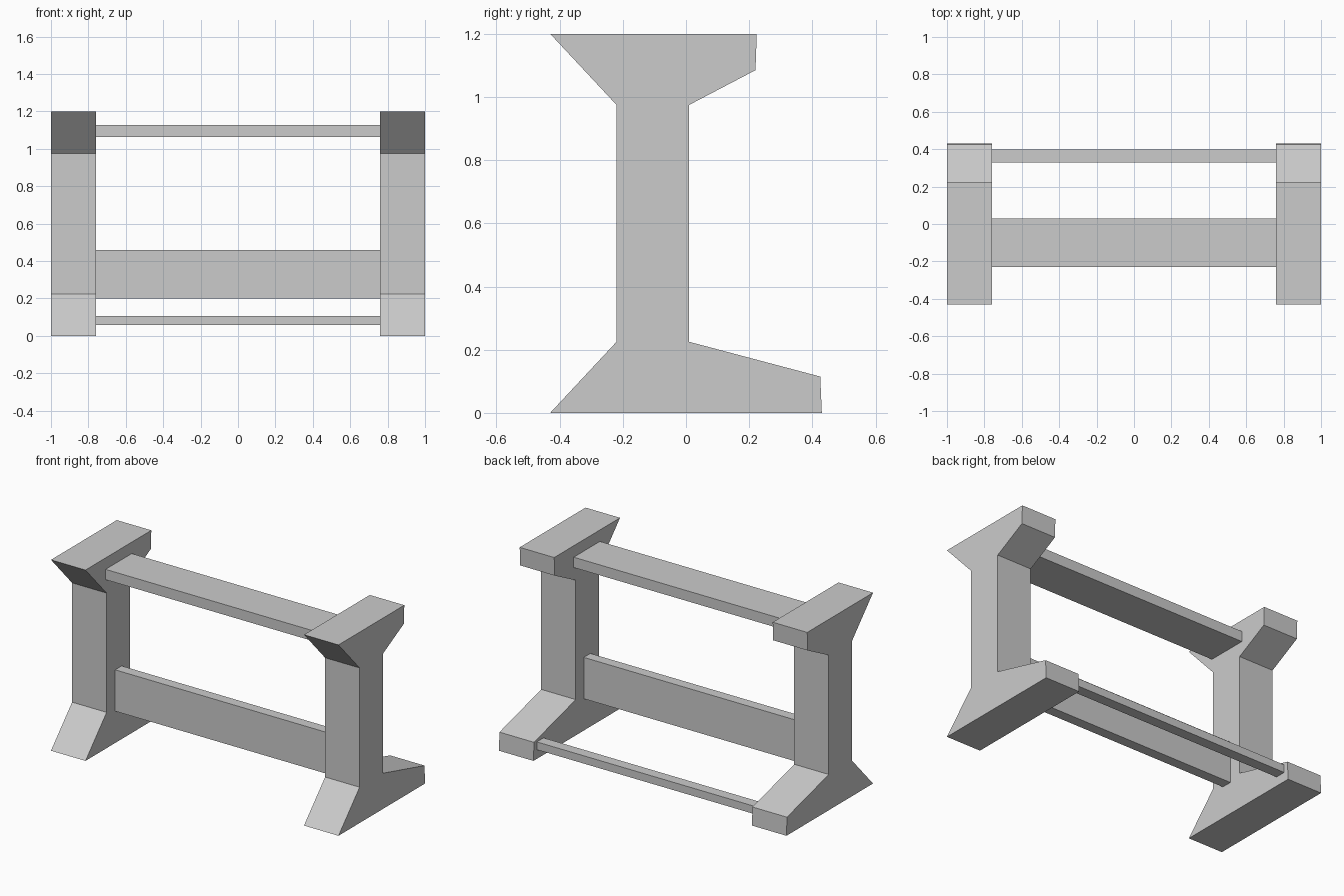
import bpy
import bmesh

if "Cube" in bpy.data.objects:
    bpy.data.objects.remove(bpy.data.objects["Cube"])

LEG_IN, LEG_OUT = 0.76, 1.0

# Side profile of an end frame as (y, z): splayed foot, post and top support
PROFILE = [(-0.43, 0), (0.43, 0), (0.425, 0.115), (0.01, 0.225), (0.01, 0.975),
           (0.22, 1.085), (0.224, 1.2), (-0.43, 1.2), (-0.22, 0.975), (-0.22, 0.225)]


def extrude_x(name, profile, x0, x1):
    """Extrude a (y, z) outline along x into a closed flat-faced solid."""
    bm = bmesh.new()
    face = bm.faces.new([bm.verts.new((x0, y, z)) for y, z in profile])
    ext = bmesh.ops.extrude_face_region(bm, geom=[face], use_keep_orig=True)
    verts = [g for g in ext["geom"] if isinstance(g, bmesh.types.BMVert)]
    bmesh.ops.translate(bm, verts=verts, vec=(x1 - x0, 0, 0))
    bmesh.ops.recalc_face_normals(bm, faces=bm.faces[:])
    mesh = bpy.data.meshes.new(name)
    bm.to_mesh(mesh)
    bm.free()
    obj = bpy.data.objects.new(name, mesh)
    bpy.context.collection.objects.link(obj)
    return obj


def crossbar(name, y0, y1, z0, z1):
    """Rectangular bar spanning between the two end frames."""
    outline = [(y0, z0), (y1, z0), (y1, z1), (y0, z1)]
    return extrude_x(name, outline, -LEG_IN, LEG_IN)


# End frames
extrude_x("left_end_frame", PROFILE, -LEG_OUT, -LEG_IN)
extrude_x("right_end_frame", PROFILE, LEG_IN, LEG_OUT)

# Flat top rail, upright stretcher and slim rear foot bar
crossbar("top_rail", -0.23, 0.03, 1.063, 1.128)
crossbar("stretcher", -0.135, -0.07, 0.20, 0.46)
crossbar("rear_foot_bar", 0.33, 0.397, 0.058, 0.107)
